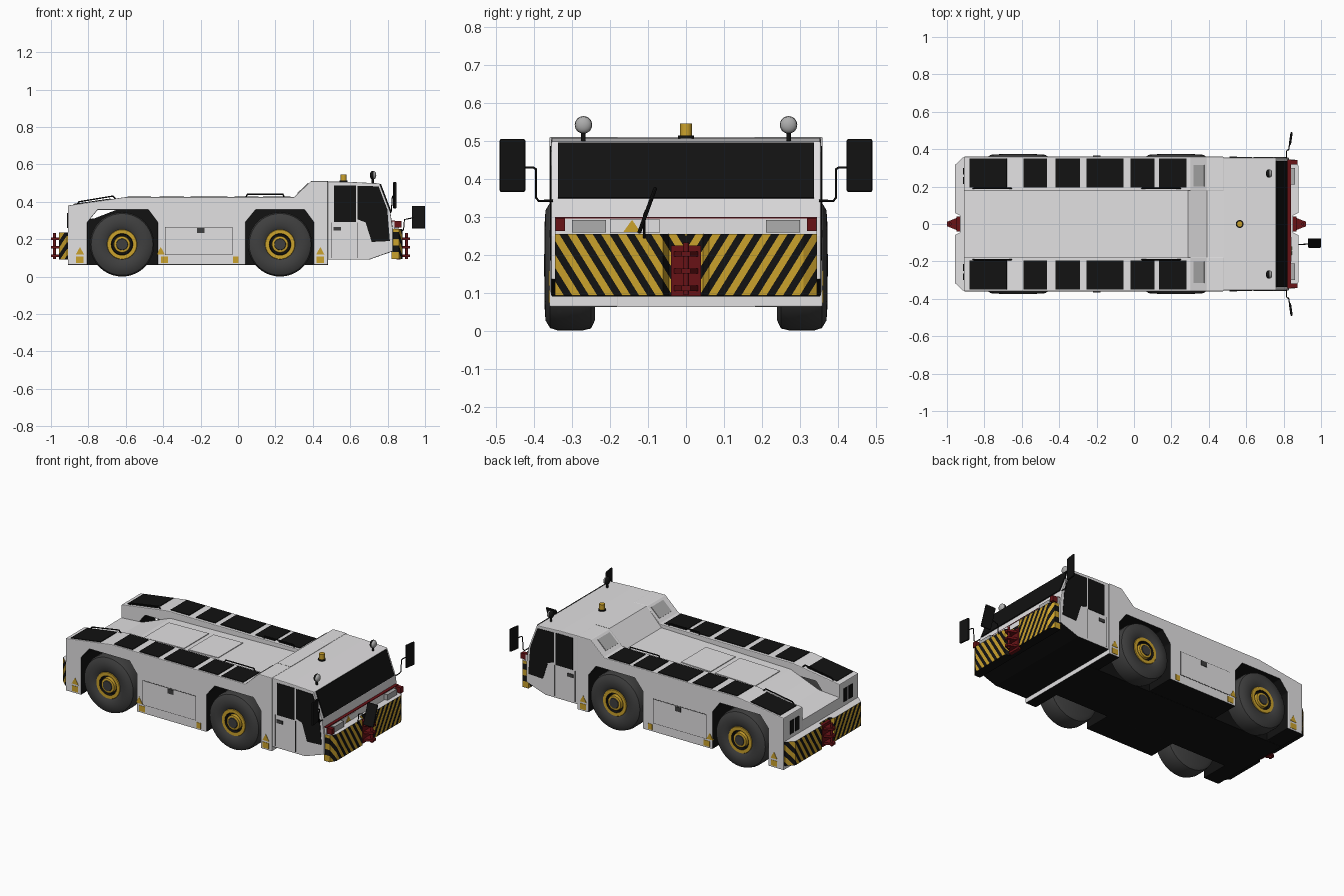
import bpy, bmesh, math
from mathutils import Vector, Matrix

if "Cube" in bpy.data.objects:
    bpy.data.objects.remove(bpy.data.objects["Cube"])

def mat(name, r, g, b):
    m = bpy.data.materials.new(name)
    m.diffuse_color = (r, g, b, 1)
    m.use_nodes = True
    m.node_tree.nodes["Principled BSDF"].inputs["Base Color"].default_value = m.diffuse_color
    return m

WHITE = mat("body_white", 0.76, 0.75, 0.76)
BLACK = mat("black", 0.006, 0.006, 0.006)
TYRE = mat("tyre_grey", 0.05, 0.05, 0.05)
YELLOW = mat("warning_yellow", 0.6, 0.36, 0.025)
RED = mat("dark_red", 0.14, 0.006, 0.008)
GREY = mat("glass_grey", 0.42, 0.42, 0.42)

def finish(name, bm, mats, mirror=False, bevel=0, smooth=False):
    bmesh.ops.recalc_face_normals(bm, faces=bm.faces)
    me = bpy.data.meshes.new(name)
    bm.to_mesh(me)
    bm.free()
    ob = bpy.data.objects.new(name, me)
    bpy.context.collection.objects.link(ob)
    for m in mats:
        me.materials.append(m)
    if smooth:
        bpy.ops.object.select_all(action='DESELECT')
        ob.select_set(True)
        bpy.context.view_layer.objects.active = ob
        bpy.ops.object.shade_smooth_by_angle(angle=math.radians(35))
    if bevel:
        b = ob.modifiers.new("bevel", 'BEVEL')
        b.width, b.segments, b.limit_method = bevel, 2, 'ANGLE'
    if mirror:
        ob.modifiers.new("mirror", 'MIRROR').use_axis = (False, True, False)
    return ob

def prism_bm(pts, axis, a, b):
    place = {'x': lambda p, t: (t, p[0], p[1]),
             'y': lambda p, t: (p[0], t, p[1]),
             'z': lambda p, t: (p[0], p[1], t)}[axis]
    bm = bmesh.new()
    lo = [bm.verts.new(place(p, a)) for p in pts]
    hi = [bm.verts.new(place(p, b)) for p in pts]
    bm.faces.new(lo)
    bm.faces.new(hi)
    for i in range(len(pts)):
        j = (i + 1) % len(pts)
        bm.faces.new((lo[i], lo[j], hi[j], hi[i]))
    bmesh.ops.recalc_face_normals(bm, faces=bm.faces)
    bm.normal_update()
    return bm

def prism(name, pts, axis, a, b, mats, rule=None, **kw):
    bm = prism_bm(pts, axis, a, b)
    if rule:
        for f in bm.faces:
            f.material_index = rule(f.normal, f.calc_center_median())
    return finish(name, bm, mats, **kw)

def box(name, x, y, z, m, **kw):
    return prism(name, [(x[0], y[0]), (x[1], y[0]), (x[1], y[1]), (x[0], y[1])], 'z', z[0], z[1], [m], **kw)

def plate(name, p, q, t0, t1, y0, y1, m, mirror=True, th=0.004):
    """Thin plate lying on the line p-q in side profile."""
    p, q = Vector(p), Vector(q)
    d = q - p
    n = Vector((-d.y, d.x)).normalized() * th
    a, b = p + d * t0, p + d * t1
    return prism(name, [a, b, b + n, a + n], 'y', y0, y1, [m], mirror=mirror)

def rod(name, pts, r, m, mirror=False):
    for s in ((1, -1) if mirror else (1,)):
        cu = bpy.data.curves.new(name, 'CURVE')
        cu.dimensions, cu.bevel_depth, cu.bevel_resolution = '3D', r, 2
        cu.use_fill_caps = True
        sp = cu.splines.new('POLY')
        sp.points.add(len(pts) - 1)
        for c, p in zip(sp.points, pts):
            c.co = (p[0], p[1] * s, p[2], 1)
        cu.materials.append(m)
        bpy.context.collection.objects.link(bpy.data.objects.new(name, cu))

def cylinder(name, x, y, z0, z1, r, m, **kw):
    bm = bmesh.new()
    bmesh.ops.create_cone(bm, cap_ends=True, segments=20, radius1=r, radius2=r, depth=z1 - z0,
                          matrix=Matrix.Translation((x, y, (z0 + z1) / 2)))
    return finish(name, bm, [m], smooth=True, **kw)

# side pods with both wheel arches cut into the profile
def arch(x0, x1):
    return [(x1, 0.063), (x1, 0.29), (x1 - 0.05, 0.357), (x0 + 0.055, 0.357), (x0, 0.29), (x0, 0.063)]
pod = [(-0.91, 0.063), (-0.91, 0.38), (-0.60, 0.425), (0.30, 0.425), (0.39, 0.51), (0.48, 0.51), (0.48, 0.063)]
pod += arch(0.04, 0.405) + arch(-0.805, -0.43)
def pod_rule(n, c):
    return int(abs(n.y) < 0.5 and c.z < 0.37 and -0.9 < c.x < 0.47)
prism("side_pod", pod, 'y', 0.178, 0.36, [WHITE, BLACK], pod_rule, mirror=True, bevel=0.004)

# lower centre deck and chassis
hull = [(-0.91, 0.063), (-0.91, 0.30), (-0.77, 0.31), (-0.68, 0.345), (-0.58, 0.385), (0.29, 0.405), (0.39, 0.51),
        (0.48, 0.51), (0.48, 0.063)]
prism("centre_deck", hull, 'y', -0.18, 0.18, [WHITE, BLACK], lambda n, c: int(abs(n.y) > 0.5 or n.z < -0.5))
for x0, x1 in ((-0.55, -0.28), (-0.25, -0.05)):
    plate("deck_panel", (-0.58, 0.385), (0.29, 0.405), (x0 + 0.58) / 0.87, (x1 + 0.58) / 0.87,
          -0.12, 0.12, WHITE, mirror=False)

# cab
cab = [(0.47, 0.09), (0.47, 0.508), (0.60, 0.506), (0.757, 0.498), (0.815, 0.345), (0.828, 0.25), (0.828, 0.135), (0.70, 0.09)]
prism("cab", cab, 'y', -0.355, 0.355, [WHITE, BLACK], lambda n, c: int(n.z < -0.5), bevel=0.004)
plate("windscreen", (0.757, 0.498), (0.815, 0.345), 0.03, 0.98, -0.337, 0.337, BLACK, mirror=False, th=0.006)
door_glass = [(0.64, 0.485), (0.752, 0.482), (0.798, 0.36), (0.812, 0.19), (0.715, 0.185), (0.682, 0.29), (0.64, 0.305)]
prism("door_window", door_glass, 'y', 0.354, 0.358, [BLACK], mirror=True)
prism("side_window", [(0.513, 0.487), (0.63, 0.487), (0.63, 0.293), (0.513, 0.293)], 'y', 0.354, 0.358, [BLACK], mirror=True)
box("door_handle", (0.51, 0.55), (0.35, 0.36), (0.245, 0.265), TYRE, mirror=True)
for x in (0.497, 0.635):
    box("door_seam", (x, x + 0.003), (0.35, 0.3562), (0.1, 0.29), TYRE, mirror=True)
plate("rear_cab_window", (0.30, 0.425), (0.39, 0.51), 0.22, 0.85, 0.2, 0.315, GREY)

# black anti-slip pads on the pods
for x0, x1 in ((-0.88, -0.68), (-0.59, -0.465), (-0.42, -0.29), (-0.255, -0.055), (-0.02, 0.11), (0.135, 0.28)):
    p, q = ((-0.91, 0.38), (-0.60, 0.425)) if x0 < -0.6 else ((-0.60, 0.425), (0.30, 0.425))
    w = q[0] - p[0]
    plate("deck_pad", p, q, (x0 - p[0]) / w, (x1 - p[0]) / w, 0.195, 0.35, BLACK)

# handrails
rod("rear_handrail", [(-0.86, 0.19, 0.385), (-0.85, 0.19, 0.40), (-0.67, 0.19, 0.43), (-0.655, 0.19, 0.415)], 0.004, BLACK, True)
rod("front_handrail", [(0.04, 0.19, 0.42), (0.05, 0.19, 0.44), (0.24, 0.19, 0.44), (0.25, 0.19, 0.42)], 0.004, BLACK, True)

# side hatch, handle and warning signs
for n, g, y, m in (("hatch_seam", 0, 0.361, TYRE), ("side_hatch", 0.003, 0.362, WHITE)):
    box(n, (-0.39 + g, -0.03 - g), (0.355, y), (0.115 + g, 0.265 - g), m, mirror=True)
box("hatch_handle", (-0.22, -0.18), (0.355, 0.365), (0.232, 0.26), TYRE, mirror=True)
for x, z in ((-0.845, 0.118), (-0.413, 0.118), (0.44, 0.118)):
    prism("warning_triangle", [(x - 0.022, z), (x + 0.022, z), (x, z + 0.04)], 'y', 0.355, 0.362, [YELLOW], mirror=True)
for x in (-0.845, -0.393, -0.012, 0.44):
    w = 0.014 if x == -0.012 else 0.02
    box("warning_square", (x - w, x + w), (0.355, 0.362), (0.073, 0.107), YELLOW, mirror=True)

# wheels: lathed tyre, rim and hub
prof = [(0, 0.24), (0.145, 0.24), (0.166, 0.25), (0.172, 0.275), (0.172, 0.335), (0.165, 0.358), (0.145, 0.37), (0.1, 0.373),
        (0.08, 0.362), (0.078, 0.366), (0.058, 0.366), (0.055, 0.345), (0.045, 0.345), (0.043, 0.368), (0.031, 0.37),
        (0.029, 0.374), (0, 0.374)]
cols = [0] * 8 + [1] * 2 + [2] * 2 + [1] * 2 + [0] * 2
for name, cx in (("rear_wheel", -0.62), ("front_wheel", 0.225)):
    bm = bmesh.new()
    N = 40
    rings = [[bm.verts.new((cx + r * math.cos(k * math.tau / N), y, 0.172 + r * math.sin(k * math.tau / N)))
              for k in range(N)] for r, y in prof]
    for i, c in enumerate(cols):
        for k in range(N):
            l = (k + 1) % N
            bm.faces.new((rings[i][k], rings[i][l], rings[i + 1][l], rings[i + 1][k])).material_index = c
    bmesh.ops.remove_doubles(bm, verts=bm.verts, dist=1e-5)
    finish(name, bm, [TYRE, YELLOW, BLACK], mirror=True, smooth=True)

# striped bumpers, cut along slanted planes
def bumper(name, outline, z0, z1):
    bm = prism_bm(outline, 'z', z0, z1)
    step, k = 0.022, 0.62
    for i in range(-9, 16):
        bmesh.ops.bisect_plane(bm, geom=bm.verts[:] + bm.edges[:] + bm.faces[:], dist=1e-6,
                               plane_co=(0, i * step, 0), plane_no=Vector((0, 1, -k)).normalized())
    bm.normal_update()
    for f in bm.faces:
        c = f.calc_center_median()
        stripe = math.floor((c.y - k * c.z) / step) % 2
        f.material_index = 2 if f.normal.z > 0.5 else 1 if f.normal.z < -0.5 else stripe
    finish(name, bm, [YELLOW, BLACK, WHITE], mirror=True)
bumper("front_bumper", [(0.82, 0), (0.85, 0), (0.85, 0.045), (0.88, 0.06), (0.88, 0.31), (0.86, 0.345), (0.82, 0.345)], 0.093, 0.255)
bumper("rear_bumper", [(-0.90, 0), (-0.93, 0), (-0.93, 0.045), (-0.958, 0.06), (-0.958, 0.315), (-0.915, 0.355), (-0.90, 0.355)],
       0.09, 0.235)

# tow hitches
for side, base, tip in (("front", 0.848, 0.92), ("rear", -0.928, -1.0)):
    s = 1 if tip > 0 else -1
    box(side + "_hitch_plate", sorted((base, base + 0.02 * s)), (-0.04, 0.04), (0.092, 0.225), RED)
    for z in (0.105, 0.15, 0.195):
        prism(side + "_hitch_jaw", [(base, -0.04), (tip, -0.012), (tip, 0.012), (base, 0.04)], 'z', z, z + 0.014, [RED])
    cylinder(side + "_hitch_pin", tip - 0.018 * s, 0, 0.095, 0.232, 0.008, RED)

# nose shelf with lights and sign
box("nose_shelf", (0.81, 0.838), (-0.345, 0.345), (0.25, 0.295), WHITE)
box("nose_trim", (0.81, 0.84), (-0.345, 0.345), (0.295, 0.299), RED)
box("marker_light", (0.82, 0.873), (0.318, 0.343), (0.262, 0.296), RED, mirror=True)
box("headlight", (0.82, 0.86), (0.21, 0.30), (0.258, 0.292), GREY, mirror=True)
box("sign_plate", (0.836, 0.842), (-0.2, -0.07), (0.257, 0.294), WHITE)
prism("nose_warning_sign", [(-0.165, 0.26), (-0.12, 0.26), (-0.142, 0.292)], 'x', 0.84, 0.845, [YELLOW])

# rear lights
for y in (0.215, 0.265):
    box("tail_light", (-0.914, -0.905), (y, y + 0.035), (0.26, 0.34), BLACK, mirror=True)

# mirrors and arms
def mirror_panel(name, loc, size, rot, both):
    bm = bmesh.new()
    bmesh.ops.create_cube(bm, size=1, matrix=Matrix.Translation(loc) @ rot @ Matrix.Diagonal((*size, 1)))
    finish(name, bm, [BLACK], mirror=both, bevel=0.005)
mirror_panel("side_mirror", (0.838, 0.457, 0.435), (0.012, 0.068, 0.14), Matrix.Rotation(math.radians(-8), 4, 'Z'), True)
mirror_panel("front_mirror", (0.965, -0.102, 0.317), (0.07, 0.01, 0.13), Matrix.Rotation(math.radians(-20), 4, 'X'), False)
rod("side_mirror_arm", [(0.815, 0.35, 0.342), (0.815, 0.388, 0.342), (0.82, 0.395, 0.35), (0.825, 0.395, 0.425),
                        (0.828, 0.402, 0.43), (0.835, 0.45, 0.43)], 0.003, BLACK, True)
rod("front_mirror_arm", [(0.86, -0.11, 0.23), (0.885, -0.11, 0.25), (0.89, -0.11, 0.305), (0.94, -0.106, 0.315)], 0.003, BLACK)

# roof lamps and beacon
for name, x, r, m in (("roof_lamp_glass", 0.726, 0.022, GREY), ("roof_lamp_housing", 0.719, 0.023, BLACK)):
    bm = bmesh.new()
    bmesh.ops.create_uvsphere(bm, u_segments=20, v_segments=12, radius=r,
                              matrix=Matrix.Translation((x, 0.27, 0.542)) @ Matrix.Diagonal((0.6, 1, 1, 1)))
    finish(name, bm, [m], mirror=True, smooth=True)
cylinder("roof_lamp_post", 0.72, 0.27, 0.495, 0.525, 0.006, BLACK, mirror=True)
cylinder("beacon_base", 0.565, 0, 0.50, 0.514, 0.021, BLACK)
cylinder("beacon", 0.565, 0, 0.514, 0.546, 0.016, YELLOW)
